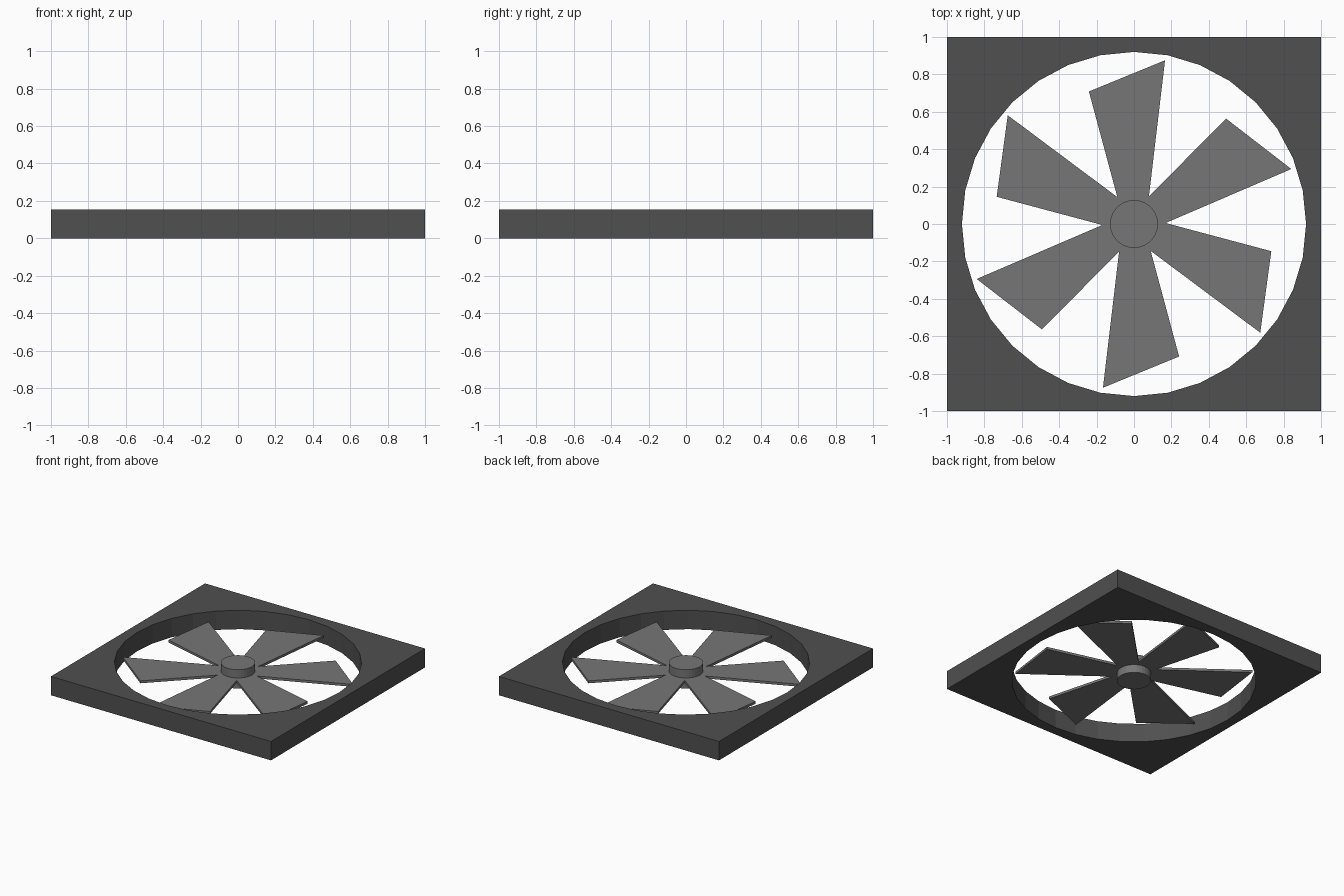
import bpy
import bmesh
from math import sin, cos, tau
from mathutils import Matrix

if "Cube" in bpy.data.objects:
    bpy.data.objects.remove(bpy.data.objects["Cube"])

HEIGHT = 0.155
SIDES = 32


def material(name, value):
    mat = bpy.data.materials.new(name)
    mat.diffuse_color = (value, value, value, 1)
    mat.use_nodes = True
    mat.node_tree.nodes["Principled BSDF"].inputs["Base Color"].default_value = mat.diffuse_color
    return mat


def finish(name, bm, mat):
    bmesh.ops.recalc_face_normals(bm, faces=bm.faces)
    mesh = bpy.data.meshes.new(name)
    bm.to_mesh(mesh)
    bm.free()
    mesh.materials.append(mat)
    obj = bpy.data.objects.new(name, mesh)
    bpy.context.collection.objects.link(obj)
    return obj


dark = material("dark_housing", 0.08)
grey = material("rotor_grey", 0.18)

# Square housing with a 32-sided opening, swept as a ring of sections
bm = bmesh.new()
sections = []
for i in range(SIDES):
    x, y = cos(tau * i / SIDES), sin(tau * i / SIDES)
    edge = 1 / max(abs(x), abs(y))
    profile = [(0.92, 0), (edge, 0), (edge, HEIGHT), (0.92, HEIGHT)]
    sections.append([bm.verts.new((x * r, y * r, z)) for r, z in profile])
for i, a in enumerate(sections):
    b = sections[(i + 1) % SIDES]
    for k in range(4):
        n = (k + 1) % 4
        bm.faces.new((a[k], a[n], b[n], b[k]))
finish("housing", bm, dark)

# Central hub, the full depth of the housing
bm = bmesh.new()
bmesh.ops.create_cone(bm, cap_ends=True, segments=SIDES, radius1=0.128,
                      radius2=0.128, depth=HEIGHT,
                      matrix=Matrix.Translation((0, 0, HEIGHT / 2)))
finish("hub", bm, grey)

# Six thin flat blades with slanted tips, rooted in the hub
outline = [(0.115, -0.018), (0.841, 0.294), (0.493, 0.563), (0.044, 0.113)]
BLADE_LOW, BLADE_THICK = 0.067, 0.02
for i in range(6):
    bm = bmesh.new()
    face = bm.faces.new([bm.verts.new((x, y, BLADE_LOW)) for x, y in outline])
    grown = bmesh.ops.extrude_face_region(bm, geom=[face], use_keep_orig=True)
    top = [v for v in grown["geom"] if isinstance(v, bmesh.types.BMVert)]
    bmesh.ops.translate(bm, verts=top, vec=(0, 0, BLADE_THICK))
    blade = finish(f"blade_{i + 1}", bm, grey)
    blade.rotation_euler.z = tau * i / 6
